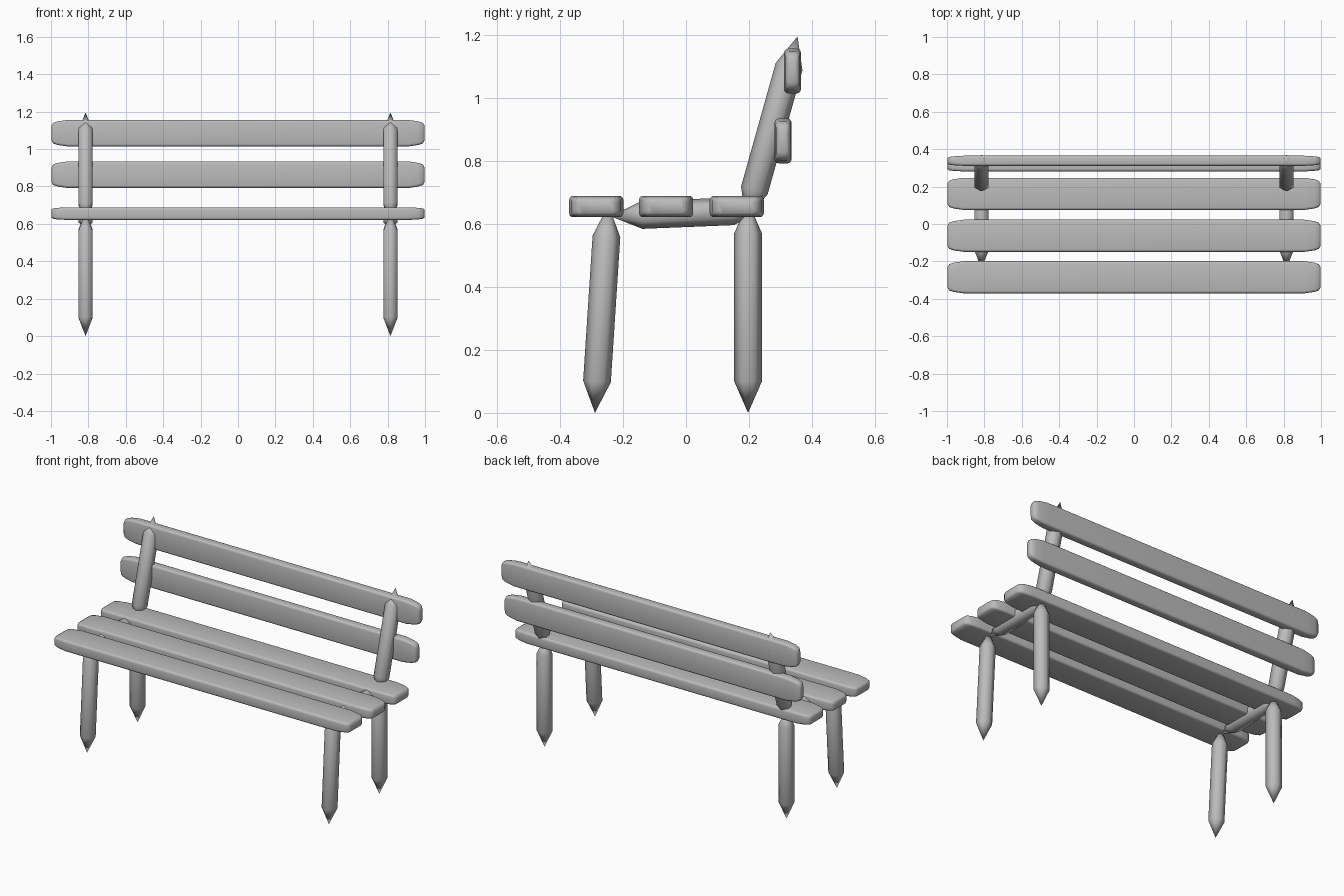
import bpy
import bmesh
import math
from mathutils import Vector

cube = bpy.data.objects.get("Cube")
if cube:
    bpy.data.objects.remove(cube, do_unlink=True)

grey = bpy.data.materials.new("plain grey")
grey.use_nodes = True
colour = (0.5, 0.5, 0.5, 1)
grey.diffuse_color = colour
grey.node_tree.nodes["Principled BSDF"].inputs["Base Color"].default_value = colour


def finish(name, bm, angle):
    """Turn a right-to-left half into a mirrored, smooth-shaded object."""
    bmesh.ops.recalc_face_normals(bm, faces=bm.faces[:])
    mesh = bpy.data.meshes.new(name)
    bm.to_mesh(mesh)
    bm.free()
    mesh.materials.append(grey)
    obj = bpy.data.objects.new(name, mesh)
    bpy.context.collection.objects.link(obj)
    mirror = obj.modifiers.new("Mirror", 'MIRROR')
    mirror.use_mirror_merge = False
    bpy.ops.object.select_all(action='DESELECT')
    obj.select_set(True)
    bpy.context.view_layer.objects.active = obj
    bpy.ops.object.shade_smooth_by_angle(angle=math.radians(angle))
    return obj


def bridge(bm, a, b):
    for i in range(len(a)):
        j = (i + 1) % len(a)
        bm.faces.new((a[i], a[j], b[j], b[i]))


def stake(name, start, end, radius=0.044, point=0.1):
    """Six-sided pole, sharpened at both ends, between two (y, z) tips."""
    bm = bmesh.new()
    p, q = Vector((0.815, *start)), Vector((0.815, *end))
    axis = (q - p).normalized()
    side = Vector((1, 0, 0))
    up = axis.cross(side)
    rings = []
    for centre in (p + axis * point, q - axis * point):
        angles = [math.tau * i / 6 for i in range(6)]
        rings.append([bm.verts.new(centre + radius * (up * math.cos(t) + side * math.sin(t)))
                      for t in angles])
    bridge(bm, *rings)
    for tip, ring in ((p, rings[0]), (q, rings[1])):
        apex = bm.verts.new(tip)
        for i in range(6):
            bm.faces.new((ring[i], ring[(i + 1) % 6], apex))
    return finish(name, bm, 65)


def slat(name, y, z, depth, height):
    """Board with rounded edges and narrowing ends, in two halves."""
    bm = bmesh.new()
    wide, thin = max(depth, height), min(depth, height)
    corner = 0.013
    rings = []
    for x, inset in ((0, 0), (0.91, 0), (0.965, 0.008), (0.988, 0.016), (0.998, 0.032)):
        u = wide / 2 - inset - corner
        v = thin / 2 - inset * 0.4 - corner
        ring = []
        for quarter, (su, sv) in enumerate(((1, 1), (-1, 1), (-1, -1), (1, -1))):
            for step in range(4):
                t = math.pi / 2 * (quarter + step / 3)
                a = su * u + corner * math.cos(t)
                b = sv * v + corner * math.sin(t)
                dy, dz = (a, b) if depth > height else (b, a)
                ring.append(bm.verts.new((x, y + dy, z + dz)))
        rings.append(ring)
    for a, b in zip(rings, rings[1:]):
        bridge(bm, a, b)
    bm.faces.new(rings[-1])
    return finish(name, bm, 50)


# Sharpened poles of the frame
stake("front_legs", (-0.289, 0), (-0.246, 0.66))
stake("rear_legs", (0.197, 0), (0.197, 0.67))
stake("back_posts", (0.19, 0.61), (0.354, 1.195))
stake("seat_rails", (-0.24, 0.624), (0.25, 0.644))

# Seat boards
for name, y in (("front", -0.285), ("middle", -0.063), ("rear", 0.161)):
    slat(name + "_seat_slat", y, 0.655, 0.172, 0.068)

# Backrest boards
slat("lower_back_slat", 0.308, 0.863, 0.054, 0.142)
slat("upper_back_slat", 0.338, 1.085, 0.054, 0.142)
